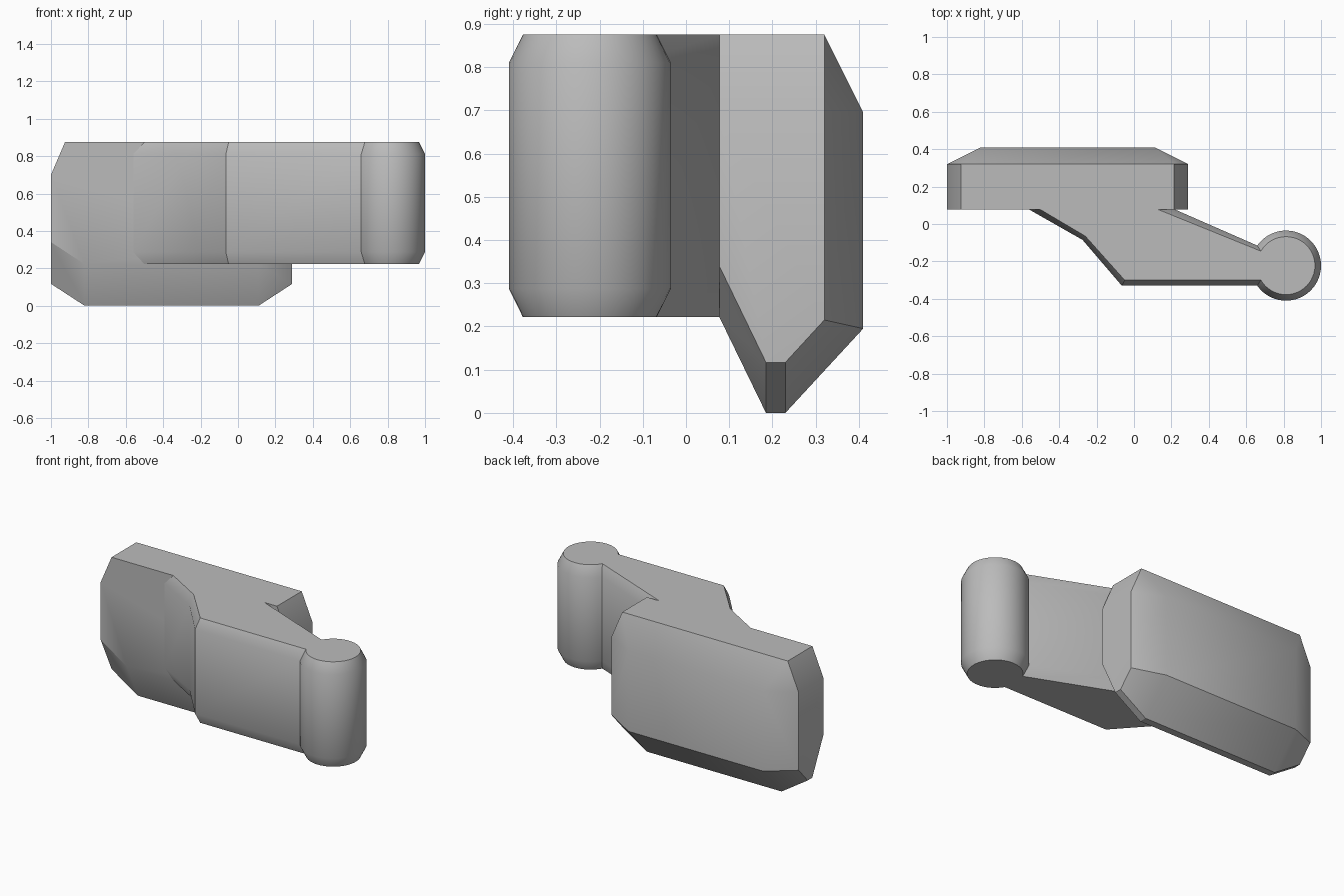
import bpy
import bmesh
import math

cube = bpy.data.objects.get("Cube")
if cube:
    bpy.data.objects.remove(cube, do_unlink=True)

grey = bpy.data.materials.new("plain grey")
grey.use_nodes = True
colour = (0.5, 0.5, 0.5, 1)
grey.diffuse_color = colour
grey.node_tree.nodes["Principled BSDF"].inputs["Base Color"].default_value = colour

TOP, BASE, FRONT = 0.875, 0.222, 0.077


def finish(name, bm):
    """Turn a bmesh into a shaded object."""
    bmesh.ops.recalc_face_normals(bm, faces=bm.faces)
    mesh = bpy.data.meshes.new(name)
    bm.to_mesh(mesh)
    bm.free()
    mesh.materials.append(grey)
    obj = bpy.data.objects.new(name, mesh)
    bpy.context.collection.objects.link(obj)
    bpy.ops.object.select_all(action="DESELECT")
    bpy.context.view_layer.objects.active = obj
    obj.select_set(True)
    bpy.ops.object.shade_smooth_by_angle(angle=math.radians(30))
    return obj


# Chamfered block: mirrored end profiles wrapped in a convex hull
# Each entry is a half length and the (y, z) points found there
MIDDLE = -0.355
sections = [
    (0.645, [(FRONT, 0.34), (FRONT, 0.70), (0.32, 0.70), (0.32, 0.215),
             (0.23, 0.117), (0.185, 0.117)]),
    (0.57, [(FRONT, TOP), (0.32, TOP)]),
    (0.465, [(FRONT, BASE), (0.185, 0), (0.23, 0), (0.41, 0.195), (0.41, 0.695)]),
]
bm = bmesh.new()
for half, points in sections:
    for side in (-1, 1):
        for y, z in points:
            bm.verts.new((MIDDLE + side * half, y, z))
bmesh.ops.convex_hull(bm, input=bm.verts)
bmesh.ops.dissolve_limit(bm, angle_limit=math.radians(1),
                         verts=bm.verts, edges=bm.edges)
finish("chamfered_block", bm)


# Arm with a round post at its tip, as one outline with bevelled rims
def arm_outline(elbow, radius, neck, root, steps=40):
    """Outline from the left root, round the post and back to the right root."""
    points = list(elbow)
    start = -math.pi + math.radians(neck)
    for i in range(steps + 1):
        a = start - 2 * start * i / steps
        points.append((0.8125 + radius * math.cos(a), -0.2225 + radius * math.sin(a)))
    points.append((root, FRONT))
    return points


wide = arm_outline([(-0.56, FRONT), (-0.275, -0.085), (-0.065, -0.33)], 0.1875, 35, 0.22)
narrow = arm_outline([(-0.50, FRONT), (-0.26, -0.065), (-0.05, -0.30)], 0.155, 30, 0.13)

bm = bmesh.new()
levels = [(BASE, narrow), (BASE + 0.065, wide), (TOP - 0.065, wide), (TOP, narrow)]
rings = [[bm.verts.new((x, y, z)) for x, y in outline] for z, outline in levels]
for low, high in zip(rings, rings[1:]):
    for i in range(len(low)):
        j = (i + 1) % len(low)
        bm.faces.new((low[i], low[j], high[j], high[i]))
bm.faces.new(rings[0][::-1])
bm.faces.new(rings[-1])
finish("arm_with_post", bm)
